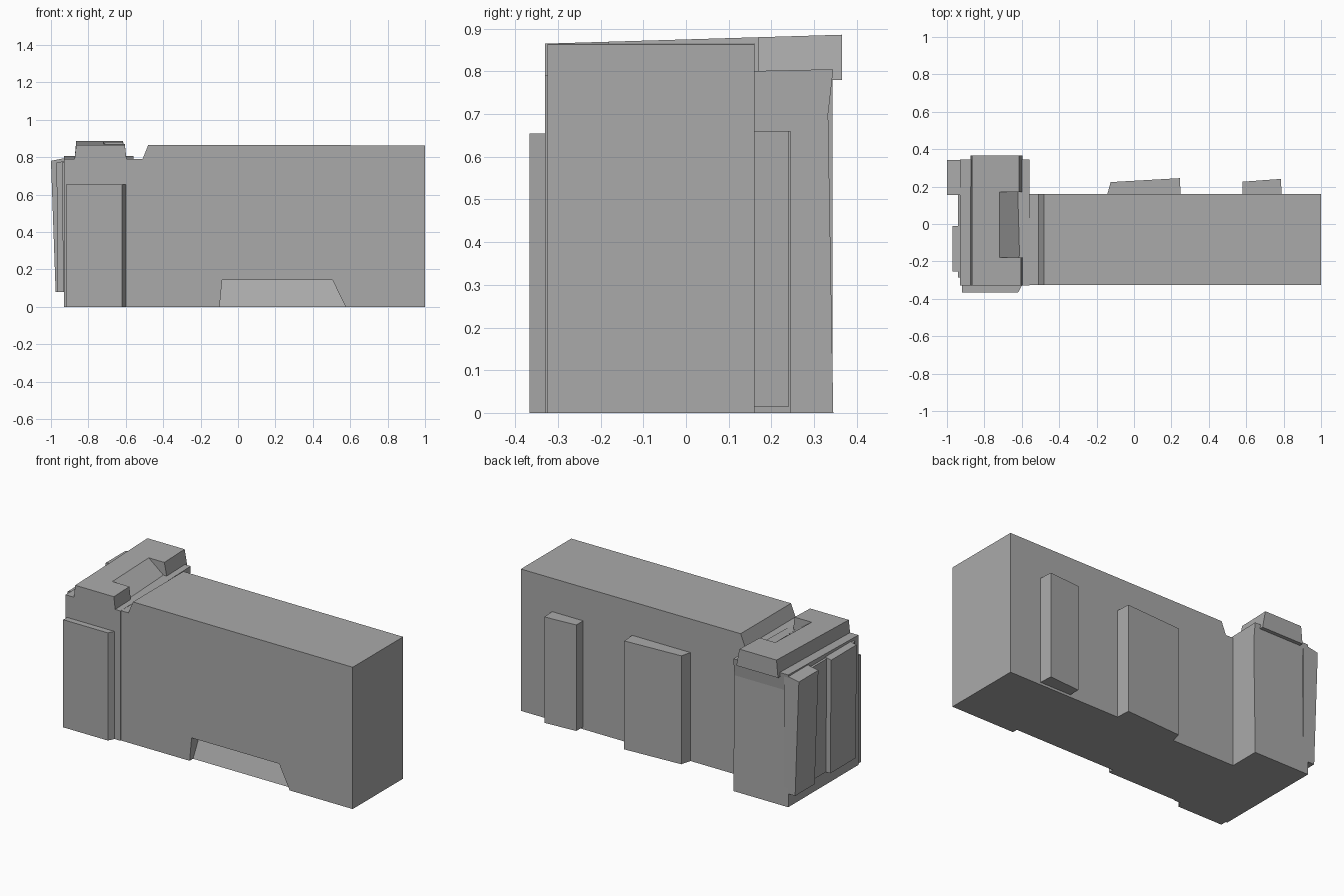
import bpy, bmesh
from mathutils import Vector

cube = bpy.data.objects.get("Cube")
if cube:
    bpy.data.objects.remove(cube, do_unlink=True)

grey = bpy.data.materials.new("plain grey")
grey.use_nodes = True
colour = (0.4, 0.4, 0.4, 1)
grey.diffuse_color = colour
grey.node_tree.nodes["Principled BSDF"].inputs["Base Color"].default_value = colour


def prism(name, profile, axis, lo, hi):
    """Extrude a 2D profile along an axis: profile is yz, xz or xy."""
    bm = bmesh.new()
    rings = []
    for d in (lo, hi):
        ring = []
        for p in profile:
            co = list(p)
            co.insert("xyz".index(axis), d)
            ring.append(bm.verts.new(Vector(co)))
        rings.append(ring)
    n = len(profile)
    for ring in rings:
        bm.faces.new(ring)
    for i in range(n):
        j = (i + 1) % n
        bm.faces.new((rings[0][i], rings[0][j], rings[1][j], rings[1][i]))
    bmesh.ops.recalc_face_normals(bm, faces=bm.faces)
    mesh = bpy.data.meshes.new(name)
    bm.to_mesh(mesh)
    bm.free()
    mesh.materials.append(grey)
    obj = bpy.data.objects.new(name, mesh)
    bpy.context.collection.objects.link(obj)
    return obj


# Long hall with a sloped roof end and a low strip joining the tower
hall = prism("main_hall", [(-0.9, 0), (1, 0), (1, 0.863), (-0.48, 0.865),
                           (-0.51, 0.79), (-0.9, 0.79)], "y", -0.325, 0.16)

# Shallow tapered recess at the foot of the front wall
cutter = prism("recess_cutter", [(-0.1, -0.02), (0.585, -0.02), (0.505, 0.143), (-0.085, 0.143)],
               "y", -0.5, -0.25)
for v in cutter.data.vertices:
    if v.co.y > -0.4:
        v.co.y = -0.24 if v.co.z > 0 else -0.3
cut = hall.modifiers.new("recess", "BOOLEAN")
cut.operation = "DIFFERENCE"
cut.solver = "EXACT"
cut.object = cutter
bpy.context.view_layer.objects.active = hall
bpy.ops.object.modifier_apply(modifier=cut.name)
bpy.data.objects.remove(cutter, do_unlink=True)

# End block, standing out behind the hall
prism("end_block", [(-0.33, 0), (0.345, 0), (0.333, 0.7), (0.345, 0.805), (-0.33, 0.79)],
      "x", -0.93, -0.56)

# Roof slab, split in three with a sloped middle bay
for name, lo, hi, right in (("roof_slab_front", -0.33, -0.18, -0.605),
                            ("roof_slab_middle", -0.18, 0.17, -0.72),
                            ("roof_slab_back", 0.17, 0.365, -0.615)):
    slab = prism(name, [(-0.875, 0.78), (-0.595, 0.78), (right, 0.865), (-0.865, 0.865)],
                 "y", lo, hi)
    for v in slab.data.vertices:
        if v.co.z > 0.8:
            v.co.z += 0.03 * (v.co.y + 0.33)

# Raised panels on the end wall
prism("end_panel_back", [(-0.9, 0.08), (-0.975, 0.08), (-1, 0.78), (-0.9, 0.8)],
      "y", 0.155, 0.343)
prism("end_panel_front", [(-0.9, 0.08), (-0.965, 0.08), (-0.97, 0.77), (-0.9, 0.785)],
      "y", -0.255, -0.01)
prism("end_panel_recess", [(-0.9, 0.08), (-0.935, 0.08), (-0.94, 0.77), (-0.9, 0.785)],
      "y", -0.285, 0.16)

# Front pier with one slanted side
prism("front_pier", [(-0.92, -0.3), (-0.92, -0.367), (-0.62, -0.367), (-0.6, -0.33), (-0.6, -0.3)],
      "z", 0, 0.655)

# Two annexes on the back wall
prism("wide_annex", [(-0.145, 0.15), (-0.125, 0.224), (0.245, 0.245), (0.25, 0.15)], "z", 0, 0.66)
prism("narrow_annex", [(0.58, 0.15), (0.58, 0.226), (0.785, 0.241), (0.79, 0.15)], "z", 0.015, 0.66)
